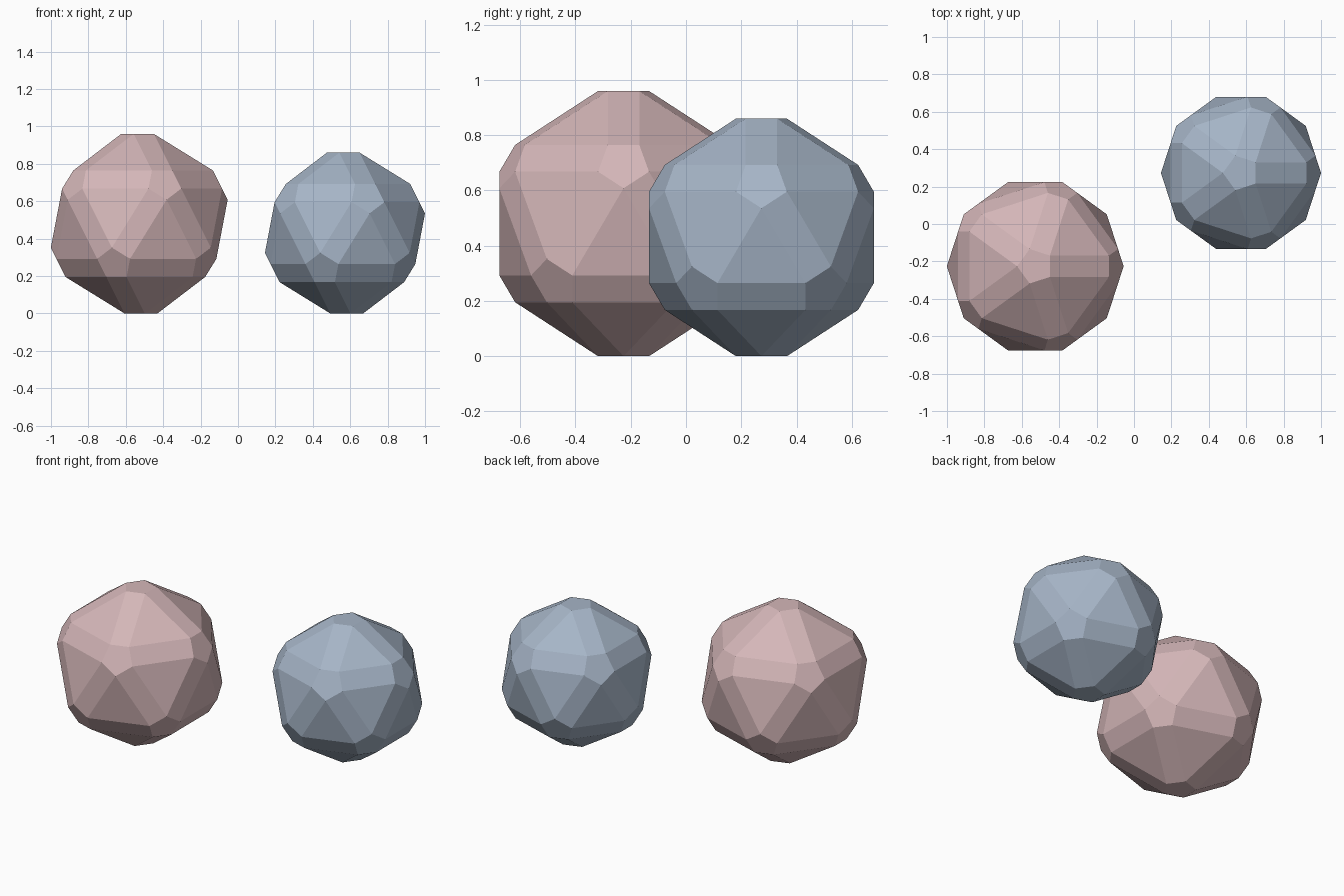
import bpy, bmesh
from math import sin, cos, pi, sqrt
from mathutils import Vector

if "Cube" in bpy.data.objects:
    bpy.data.objects.remove(bpy.data.objects["Cube"])


def hull(points):
    bm = bmesh.new()
    for p in points:
        bm.verts.new(p)
    bmesh.ops.convex_hull(bm, input=bm.verts[:])
    return bm


def bevelled_icosahedron(name, centre, radius, cut, colour):
    # plain icosahedron standing on a vertex
    h, r = radius / sqrt(5), 2 * radius / sqrt(5)
    pts = [Vector((0, 0, radius)), Vector((0, 0, -radius))]
    for i in range(5):
        a = 2 * pi * i / 5
        pts.append(Vector((r * cos(a), r * sin(a), h)))
        pts.append(Vector((-r * cos(a), -r * sin(a), -h)))
    base = hull(pts)

    # shrink every triangle in its plane, then wrap: edges and corners become bevels
    keep = 1 - cut / radius
    inner = []
    for f in base.faces:
        c = f.calc_center_median()
        inner += [c + keep * (v.co - c) for v in f.verts]
    base.free()
    bm = hull(inner)
    bmesh.ops.dissolve_limit(bm, angle_limit=0.02, verts=bm.verts[:], edges=bm.edges[:])
    bmesh.ops.recalc_face_normals(bm, faces=bm.faces[:])

    mesh = bpy.data.meshes.new(name)
    bm.to_mesh(mesh)
    bm.free()
    mat = bpy.data.materials.new(name + "_colour")
    mat.diffuse_color = colour
    mat.use_nodes = True
    mat.node_tree.nodes["Principled BSDF"].inputs["Base Color"].default_value = mat.diffuse_color
    mesh.materials.append(mat)
    ob = bpy.data.objects.new(name, mesh)
    ob.location = centre
    bpy.context.collection.objects.link(ob)


# two stones with the same bevel width
bevelled_icosahedron("large_pink_stone", (-0.528, -0.226, 0.48), 0.554, 0.201, (0.66, 0.47, 0.48, 1))
bevelled_icosahedron("small_blue_stone", (0.572, 0.273, 0.43), 0.504, 0.201, (0.38, 0.46, 0.57, 1))
